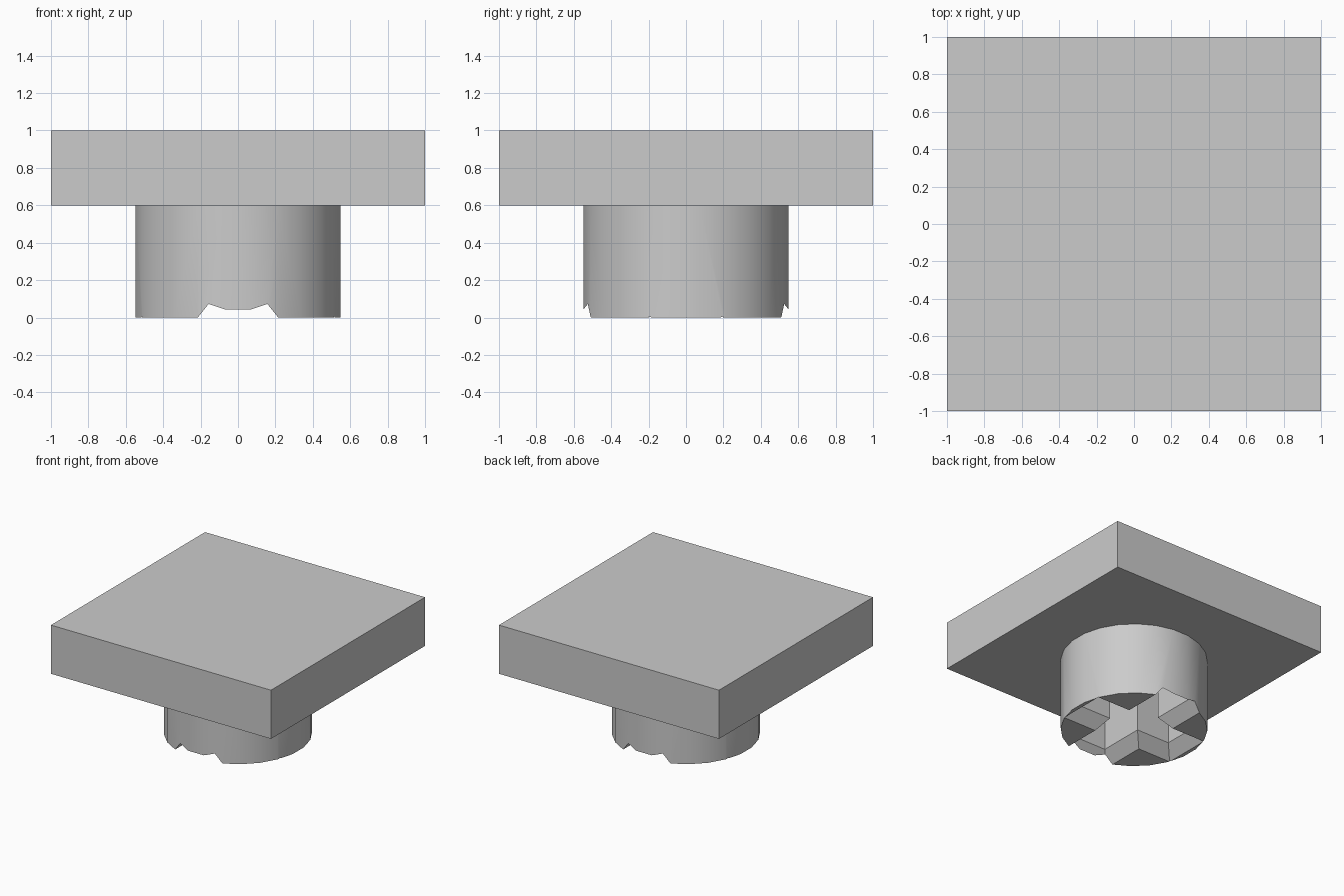
import bpy
import bmesh
from math import pi
from mathutils import Matrix

if "Cube" in bpy.data.objects:
    bpy.data.objects.remove(bpy.data.objects["Cube"])

GREY = (0.6, 0.6, 0.6, 1)
grey = bpy.data.materials.new("plain grey")
grey.use_nodes = True
grey.diffuse_color = GREY
grey.node_tree.nodes["Principled BSDF"].inputs["Base Color"].default_value = GREY


def add_object(name, bm):
    bmesh.ops.recalc_face_normals(bm, faces=bm.faces)
    mesh = bpy.data.meshes.new(name)
    bm.to_mesh(mesh)
    bm.free()
    mesh.materials.append(grey)
    obj = bpy.data.objects.new(name, mesh)
    bpy.context.collection.objects.link(obj)
    return obj


def slot_cutter(name, half_x, half_y):
    """Straight slot that flares outward towards the bottom."""
    bm = bmesh.new()
    rings = []
    for z, grow in ((-0.05, 0.12), (0.1, 0), (0.7, 0)):
        x, y = half_x + grow, half_y + grow
        rings.append([bm.verts.new((sx * x, sy * y, z))
                      for sx, sy in ((-1, -1), (1, -1), (1, 1), (-1, 1))])
    for low, high in zip(rings, rings[1:]):
        for i in range(4):
            j = (i + 1) % 4
            bm.faces.new((low[i], low[j], high[j], high[i]))
    bm.faces.new(rings[0])
    bm.faces.new(rings[-1])
    cutter = add_object(name, bm)
    cutter.hide_render = True
    return cutter


# Square top plate
bm = bmesh.new()
bmesh.ops.create_cube(bm, size=1, matrix=Matrix.Translation((0, 0, 0.8))
                      @ Matrix.Diagonal((2, 2, 0.4, 1)))
add_object("top_plate", bm)

# Round stem with flat facets facing the axes
SIDES = 24
bm = bmesh.new()
bmesh.ops.create_cone(bm, cap_ends=True, segments=SIDES, radius1=0.5525, radius2=0.5525,
                      depth=0.6, matrix=Matrix.Translation((0, 0, 0.3))
                      @ Matrix.Rotation(pi / SIDES, 4, "Z"))
stem = add_object("stem", bm)
bpy.context.view_layer.objects.active = stem

# Cross socket with a flared mouth
for name, half_x, half_y in (("slot_across", 0.438, 0.12), ("slot_along", 0.135, 0.503)):
    cutter = slot_cutter(name, half_x, half_y)
    cut = stem.modifiers.new(name, "BOOLEAN")
    cut.operation = "DIFFERENCE"
    cut.solver = "EXACT"
    cut.object = cutter
    bpy.ops.object.modifier_apply(modifier=name)
    bpy.data.objects.remove(cutter)

# Smooth round side, sharp socket edges
bpy.ops.object.select_all(action="DESELECT")
stem.select_set(True)
bpy.ops.object.shade_smooth_by_angle(angle=pi / 6)
